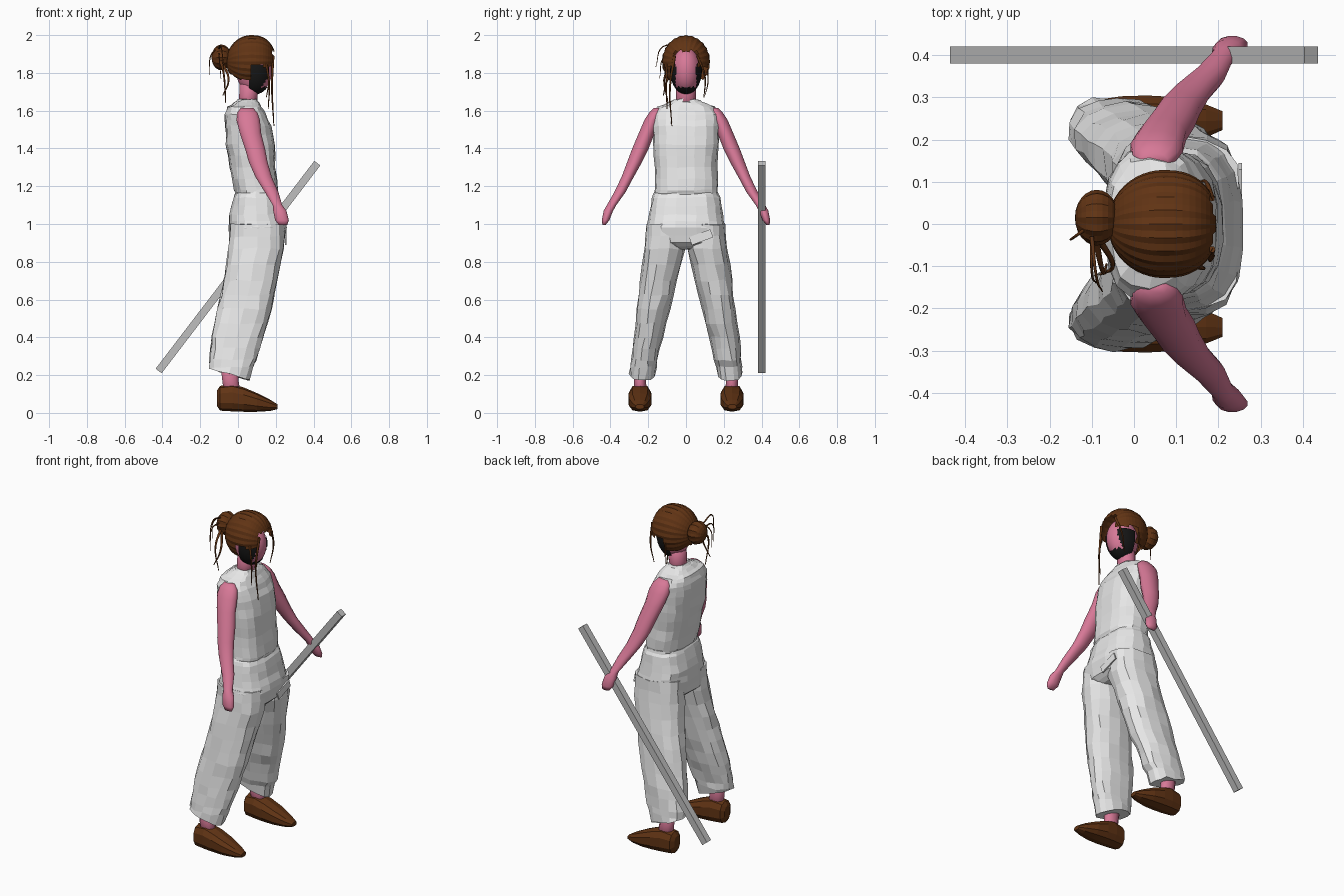
import bpy, bmesh, math, random
from mathutils import Vector, Matrix

random.seed(4)
cube = bpy.data.objects.get("Cube")
if cube:
    bpy.data.objects.remove(cube)


def material(name, r, g, b):
    m = bpy.data.materials.new(name)
    m.use_nodes = True
    m.diffuse_color = (r, g, b, 1)
    node = m.node_tree.nodes["Principled BSDF"]
    node.inputs["Base Color"].default_value = (r, g, b, 1)
    node.inputs["Roughness"].default_value = 0.8
    return m


SKIN = material("pink skin", 0.68, 0.19, 0.31)
CLOTH = material("white cloth", 0.8, 0.8, 0.8)
BROWN = material("dark brown", 0.12, 0.034, 0.007)
BLACK = material("black beard", 0.008, 0.008, 0.008)
GREY = material("grey metal", 0.52, 0.52, 0.52)


def finish(name, bm, mat, smooth=False):
    bmesh.ops.recalc_face_normals(bm, faces=bm.faces)
    for f in bm.faces:
        f.smooth = smooth
    me = bpy.data.meshes.new(name)
    bm.to_mesh(me)
    bm.free()
    me.materials.append(mat)
    ob = bpy.data.objects.new(name, me)
    bpy.context.collection.objects.link(ob)
    return ob


def loft(name, rows, mat, axis="z", side=1, n=14, power=1.0, jitter=0.0, tilt=0.0, smooth=False):
    """Skin rows of (station, u0, u1, v0, v1); side -1 mirrors across y."""
    bm = bmesh.new()
    rings = []
    for i, (t, u0, u1, v0, v1) in enumerate(rows):
        ring = []
        for k in range(n):
            a = math.tau * (k + 0.5) / n
            c, s = math.cos(a), math.sin(a)
            u = (u0 + u1) / 2 + (u1 - u0) / 2 * math.copysign(abs(c) ** power, c)
            v = (v0 + v1) / 2 + (v1 - v0) / 2 * math.copysign(abs(s) ** power, s)
            drop = tilt * c if i == 0 else 0
            p = Vector((u, v, t - drop) if axis == "z" else (t, u, v))
            p += Vector([random.uniform(-jitter, jitter) for _ in range(3)])
            p.y *= side
            ring.append(bm.verts.new(p))
        rings.append(ring)
    for a, b in zip(rings, rings[1:]):
        for k in range(n):
            j = (k + 1) % n
            bm.faces.new((a[k], a[j], b[j], b[k]))
    bm.faces.new(rings[0])
    bm.faces.new(rings[-1])
    return finish(name, bm, mat, smooth)


def refine(rows):
    """Insert a halfway row between neighbours for extra cloth facets."""
    out = [rows[0]]
    for a, b in zip(rows, rows[1:]):
        out += [tuple((p + q) / 2 for p, q in zip(a, b)), b]
    return out


def ellipsoid(name, centre, radii, mat, keep=None, ridge=0.0, block=1.0, smooth=False, seg=32):
    """Ball with its poles front and back; keep(point) chooses the faces left."""
    bm = bmesh.new()
    bmesh.ops.create_uvsphere(bm, u_segments=seg, v_segments=seg // 2, radius=1)
    bmesh.ops.rotate(bm, verts=bm.verts, matrix=Matrix.Rotation(math.pi / 2, 3, "Y"))
    for v in bm.verts:
        k = round(math.atan2(v.co.z, v.co.y) / math.tau * seg)
        f = 1 - ridge * (k % 2)
        x = max(v.co.x, 0) ** block if v.co.x > 0 else v.co.x
        v.co = Vector(centre) + Vector((x * radii[0], v.co.y * f * radii[1], v.co.z * f * radii[2]))
    if keep:
        gone = [f for f in bm.faces if not keep(f.calc_center_median())]
        bmesh.ops.delete(bm, geom=gone, context="FACES")
    return finish(name, bm, mat, smooth)


def strand(name, points, width):
    """Tapered lock of hair."""
    cu = bpy.data.curves.new(name, "CURVE")
    cu.dimensions = "3D"
    cu.bevel_depth = width
    cu.bevel_resolution = 1
    cu.resolution_u = 6
    cu.use_fill_caps = True
    sp = cu.splines.new("BEZIER")
    sp.bezier_points.add(len(points) - 1)
    for i, (bp, p) in enumerate(zip(sp.bezier_points, points)):
        bp.co = p
        bp.handle_left_type = bp.handle_right_type = "AUTO"
        bp.radius = 1 - 0.7 * i / (len(points) - 1)
    cu.materials.append(BROWN)
    bpy.context.collection.objects.link(bpy.data.objects.new(name, cu))


def box(name, size, matrix, mat):
    bm = bmesh.new()
    bmesh.ops.create_cube(bm, size=1, matrix=matrix @ Matrix.Diagonal((*size, 1)))
    return finish(name, bm, mat)


# Sleeveless top
torso = [(z, a, b, -w, w) for z, a, b, w in (
    (1.155, -.01, .205, .165), (1.18, -.02, .21, .168), (1.3, -.045, .2, .165),
    (1.42, -.065, .195, .175), (1.52, -.07, .175, .18), (1.58, -.068, .15, .178),
    (1.62, -.055, .125, .15), (1.645, -.02, .11, .09), (1.66, 0, .1, .06))]
loft("sleeveless_top", refine(torso), CLOTH, n=18, power=.75, jitter=.004)

# Trousers: hips and two baggy legs
hips = [(z, a, b, -w, w) for z, a, b, w in (
    (.865, .0, .2, .11), (.9, -.045, .245, .205), (.98, -.05, .262, .21),
    (1.05, -.05, .24, .195), (1.14, -.025, .218, .18), (1.17, -.01, .2, .165))]
loft("trouser_hips", refine(hips), CLOTH, n=18, power=.75, jitter=.004)
leg = [(.205, -.15, .06, .165, .3), (.28, -.155, .1, .15, .293), (.4, -.14, .135, .12, .28),
       (.55, -.11, .18, .085, .262), (.7, -.075, .205, .045, .245),
       (.87, -.05, .245, .005, .223), (1.0, -.04, .25, .02, .205)]
box("waist_flap", (.008, .12, .045),
    Matrix.Translation((.252, .08, .93)) @ Matrix.Rotation(.35, 4, "X"), CLOTH)

# Paired limbs
ankle = [(.08, -.075, .02, .205, .28), (.17, -.085, .005, .212, .275), (.3, -.1, .01, .2, .28)]
shoe = [(-.11, .215, .27, .035, .12), (-.095, .193, .295, .012, .143), (-.03, .182, .305, .008, .152),
        (.03, .18, .307, .006, .135), (.1, .185, .303, .006, .105),
        (.17, .203, .285, .01, .07), (.21, .222, .268, .02, .045)]
arm = [(.995, .215, .262, .425, .443), (1.02, .195, .27, .405, .446), (1.07, .185, .258, .385, .437),
       (1.1, .183, .235, .368, .42), (1.17, .14, .215, .318, .38), (1.25, .09, .18, .275, .342),
       (1.33, .055, .158, .23, .312), (1.4, .035, .145, .196, .286), (1.48, .008, .125, .165, .252),
       (1.55, -.01, .118, .14, .222), (1.59, -.005, .105, .13, .195), (1.615, .015, .08, .13, .17)]
for label, side in (("left", 1), ("right", -1)):
    loft(label + "_trouser_leg", refine(leg), CLOTH, side=side, power=.85, jitter=.006, tilt=.035)
    loft(label + "_ankle", ankle, SKIN, side=side, n=10, smooth=True)
    loft(label + "_shoe", shoe, BROWN, axis="x", side=side, n=10, power=.8)
    loft(label + "_arm", arm, SKIN, side=side, n=12, smooth=True)

# Neck, head and beard
neck = [(1.6, .0, .1, -.06, .06), (1.68, .005, .105, -.052, .052), (1.78, .01, .12, -.055, .055)]
loft("neck", neck, SKIN, smooth=True)
middle = Vector((.085, 0, 1.812))
ellipsoid("head", middle, (.095, .078, .122), SKIN, smooth=True)
ellipsoid("beard", middle, (.099, .084, .127), BLACK, smooth=True, seg=48,
          keep=lambda p: p.x > .06 and p.z < 1.845 and (abs(p.y) > .054 or p.z < 1.725))


# Swept-back hair, open around the face
def hair_rule(p):
    if p.x > .1 and abs(p.y) < .062 and p.z < 1.915:
        return False
    low = 1.835 if p.x > .08 else 1.765 + max(0, .01 - p.x) * .6
    return p.z > low


ellipsoid("hair_cap", (.07, 0, 1.86), (.132, .128, .14), BROWN,
          keep=hair_rule, ridge=.03, block=.8, seg=48)
ellipsoid("hair_bun", (-.088, .015, 1.882), (.052, .066, .068), BROWN, ridge=.06, seg=24)

# Loose locks in front and behind
locks = [
    (.008, (.185, -.06, 1.89), (.18, -.085, 1.72), (.19, -.075, 1.52)),
    (.007, (.15, -.1, 1.85), (.165, -.105, 1.73), (.16, -.1, 1.61)),
    (.007, (.185, .06, 1.89), (.17, .1, 1.78), (.15, .095, 1.67)),
    (.008, (-.09, -.04, 1.86), (-.075, -.11, 1.79), (-.065, -.095, 1.64)),
    (.008, (-.08, -.04, 1.85), (-.05, -.1, 1.76), (-.08, -.12, 1.68)),
    (.005, (-.1, -.03, 1.93), (-.09, -.12, 1.94), (-.075, -.16, 1.83)),
    (.005, (-.1, -.03, 1.9), (-.1, -.11, 1.89), (-.09, -.14, 1.77)),
    (.005, (-.1, .0, 1.93), (-.14, -.03, 1.9), (-.15, -.035, 1.79)),
    (.005, (.06, .115, 1.82), (.06, .115, 1.74), (.07, .1, 1.68)),
]
for i, (width, *points) in enumerate(locks):
    strand("hair_lock_%d" % (i + 1), points, width)

# Square staff held in the left hand
run, rise = .84, 1.1
box("staff", (.04, .04, math.hypot(run, rise)),
    Matrix.Translation((0, .4, .772)) @ Matrix.Rotation(math.atan2(run, rise), 4, "Y"), GREY)
